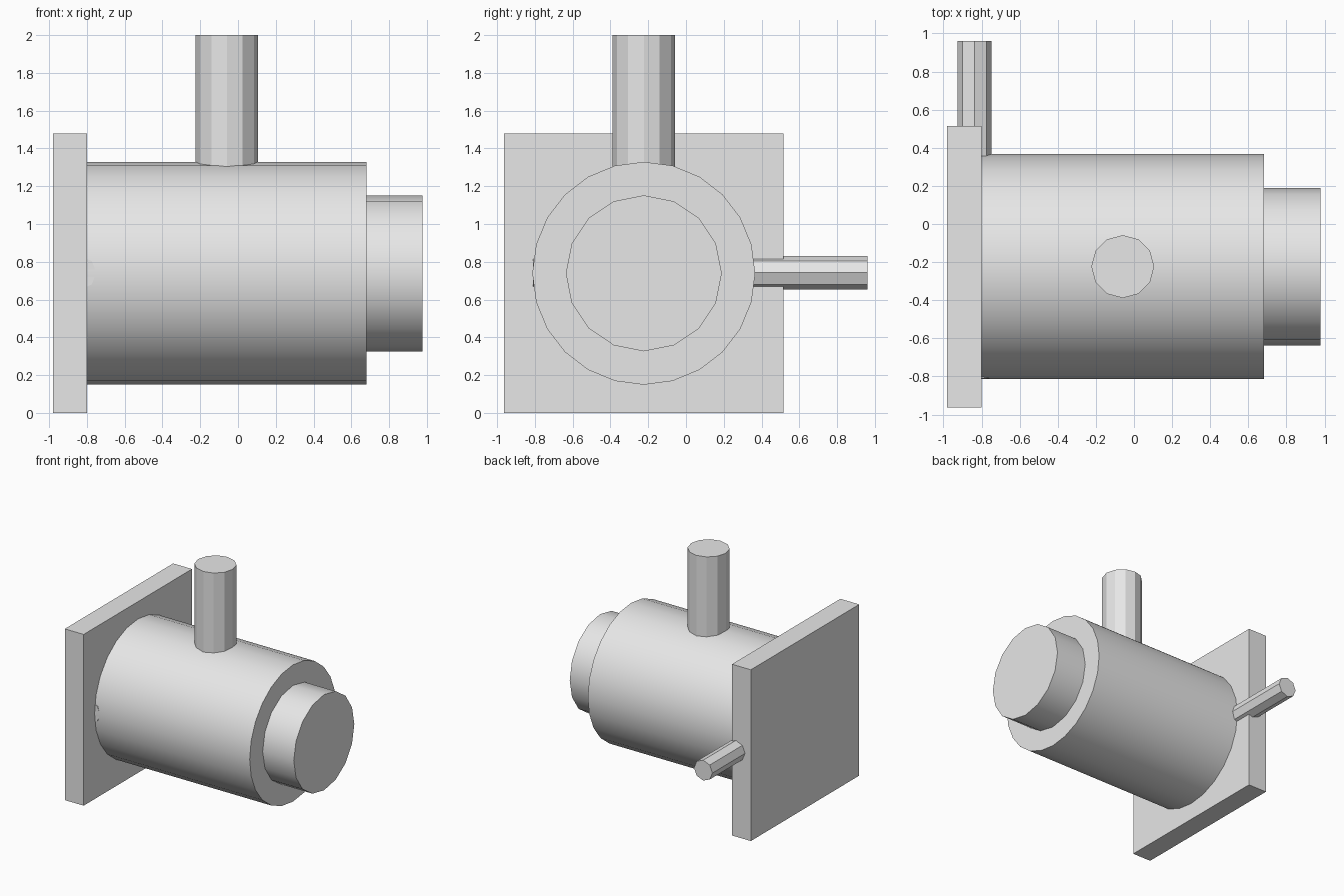
import bpy
import math
from mathutils import Vector

default_cube = bpy.data.objects.get("Cube")
if default_cube:
    bpy.data.objects.remove(default_cube, do_unlink=True)

# Single plain grey material
grey = bpy.data.materials.new("light_grey")
grey.use_nodes = True
colour = (0.8, 0.8, 0.8, 1)
grey.diffuse_color = colour
grey.node_tree.nodes["Principled BSDF"].inputs["Base Color"].default_value = colour

AXIS_Y, AXIS_Z = -0.2235, 0.739   # main axis of the housing
PLATE_FACE, BODY_END = -0.8, 0.681


def finish(name):
    obj = bpy.context.object
    obj.name = name
    obj.data.name = name
    obj.data.materials.append(grey)
    return obj


def rod(name, start, end, radius, sides, smooth=False):
    """Capped cylinder running between two points along one axis."""
    start, end = Vector(start), Vector(end)
    span = end - start
    bpy.ops.mesh.primitive_cylinder_add(
        vertices=sides, radius=radius, depth=span.length,
        location=(start + end) / 2,
        rotation=(math.pi / 2 if span.y else 0, math.pi / 2 if span.x else 0, 0))
    finish(name)
    if smooth:
        bpy.ops.object.shade_smooth_by_angle(angle=math.radians(29))


# Square mounting plate
bpy.ops.mesh.primitive_cube_add(size=1, location=(-0.89, AXIS_Y, AXIS_Z))
plate = finish("mounting_plate")
plate.scale = (0.18, 1.478, 1.478)
bpy.ops.object.transform_apply(location=False, rotation=False, scale=True)

# Main housing and its stepped end
rod("main_body", (PLATE_FACE, AXIS_Y, AXIS_Z), (BODY_END, AXIS_Y, AXIS_Z),
    0.59, 24, smooth=True)
rod("end_cap", (BODY_END, AXIS_Y, AXIS_Z), (0.978, AXIS_Y, AXIS_Z),
    0.413, 16, smooth=True)

# Upright pipe, and the thin pipe passing across behind the plate face
rod("top_pipe", (-0.059, AXIS_Y, AXIS_Z), (-0.059, AXIS_Y, 2.0), 0.165, 12)
rod("side_pipe", (-0.837, -0.811, AXIS_Z + 0.003), (-0.837, 0.961, AXIS_Z + 0.003),
    0.088, 8)
